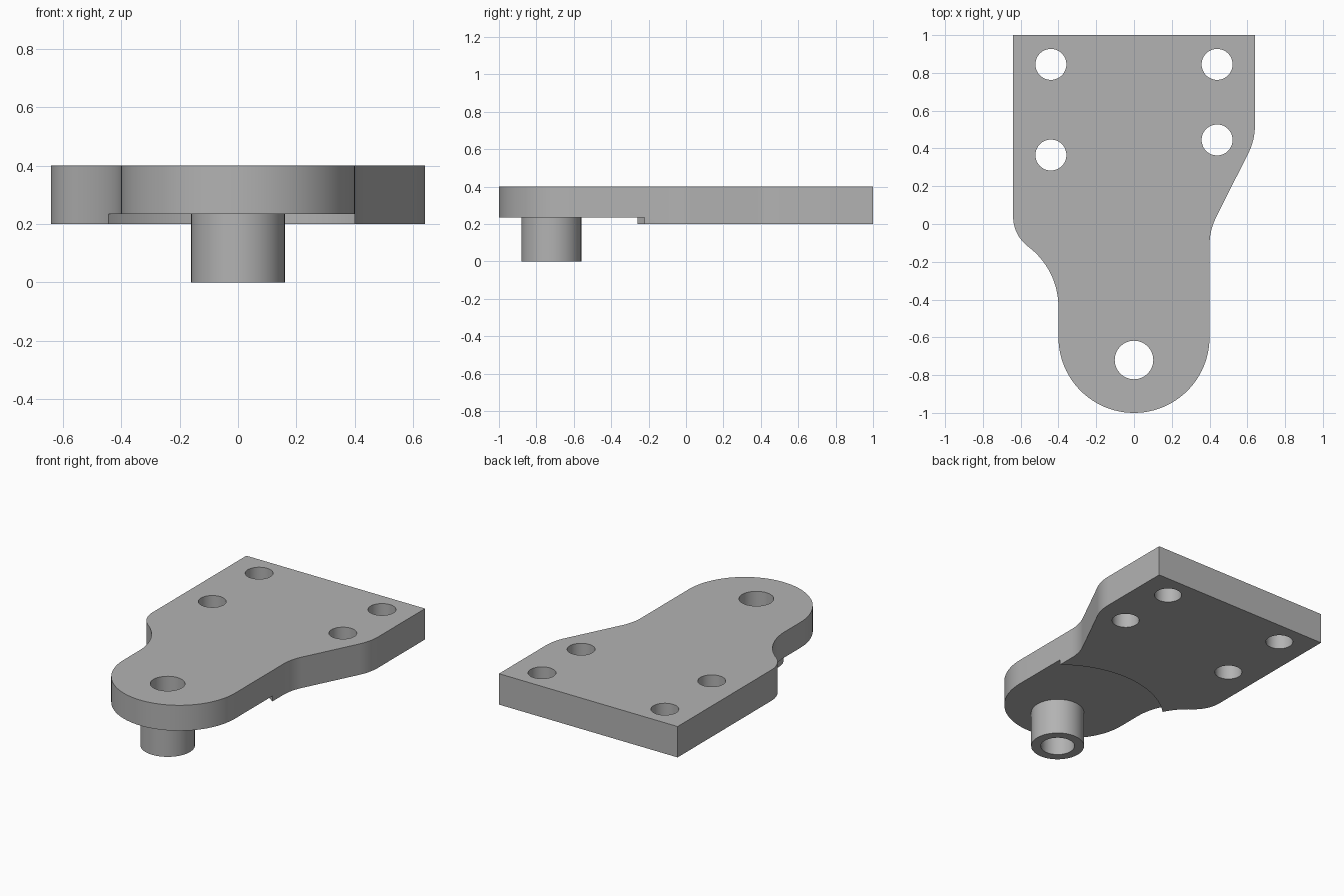
import bpy, bmesh
from math import sin, cos, pi, radians, atan2

if "Cube" in bpy.data.objects:
    bpy.data.objects.remove(bpy.data.objects["Cube"])

grey = bpy.data.materials.new("plain grey")
grey.use_nodes = True
grey.diffuse_color = (0.45, 0.45, 0.45, 1)
grey.node_tree.nodes["Principled BSDF"].inputs["Base Color"].default_value = grey.diffuse_color

PIVOT = (0, -0.72)


def arc(cx, cy, r, start, end, steps=16):
    angles = [start + (end - start) * i / steps for i in range(steps + 1)]
    return [(cx + r * cos(a), cy + r * sin(a)) for a in angles]


def prism(name, outline, bottom, top):
    """Closed outline raised into a solid."""
    bm = bmesh.new()
    face = bm.faces.new([bm.verts.new((x, y, bottom)) for x, y in outline])
    result = bmesh.ops.extrude_face_region(bm, geom=[face])
    moved = [v for v in result["geom"] if isinstance(v, bmesh.types.BMVert)]
    bmesh.ops.translate(bm, verts=moved, vec=(0, 0, top - bottom))
    bmesh.ops.recalc_face_normals(bm, faces=bm.faces)
    mesh = bpy.data.meshes.new(name)
    bm.to_mesh(mesh)
    bm.free()
    mesh.materials.append(grey)
    obj = bpy.data.objects.new(name, mesh)
    bpy.context.collection.objects.link(obj)
    return obj


def cylinder(name, centre, r, bottom, top, sides=64):
    return prism(name, arc(*centre, r, 0, 2 * pi, sides)[:-1], bottom, top)


def activate(obj):
    bpy.ops.object.select_all(action="DESELECT")
    obj.select_set(True)
    bpy.context.view_layer.objects.active = obj


def cut(target, cutter):
    cutter.hide_render = True
    activate(target)
    mod = target.modifiers.new("cut", "BOOLEAN")
    mod.operation = "DIFFERENCE"
    mod.solver = "EXACT"
    mod.object = cutter
    bpy.ops.object.modifier_apply(modifier=mod.name)
    bpy.data.objects.remove(cutter)


# Plate outline, counter-clockwise from the back left corner
slope = atan2(1, 2)
neck = atan2(0.48, 0.36)
outline = [(0.64, 1), (-0.64, 1)]
outline += arc(-0.44, 0.04, 0.2, pi, pi + neck)            # right shoulder
outline += arc(-0.8, -0.44, 0.4, neck, 0)                  # right hollow
outline += arc(0, -0.6, 0.4, pi, 2 * pi, 48)               # rounded nose
outline += arc(0.72, -0.11, 0.32, pi, pi - slope)          # left hollow
outline += arc(0.32, 0.52, 0.32, -slope, 0)                # left shoulder
plate = prism("mounting_plate", outline, 0.2, 0.4)

# Shallow round recess under the nose
cut(plate, cylinder("recess_cutter", PIVOT, 0.64, 0.1, 0.235, 128))

# Bolt holes
for x, y in [(-0.44, 0.845), (0.44, 0.845), (-0.44, 0.365), (0.44, 0.445)]:
    cut(plate, cylinder("bolt_hole_cutter", (x, y), 0.082, 0.1, 0.5, 48))

# Hollow pivot boss, bored through with the plate
boss = cylinder("pivot_boss", PIVOT, 0.16, 0, 0.235)
for part in (plate, boss):
    cut(part, cylinder("bore_cutter", PIVOT, 0.102, -0.1, 0.5))
    activate(part)
    bpy.ops.object.shade_smooth_by_angle(angle=radians(30))
